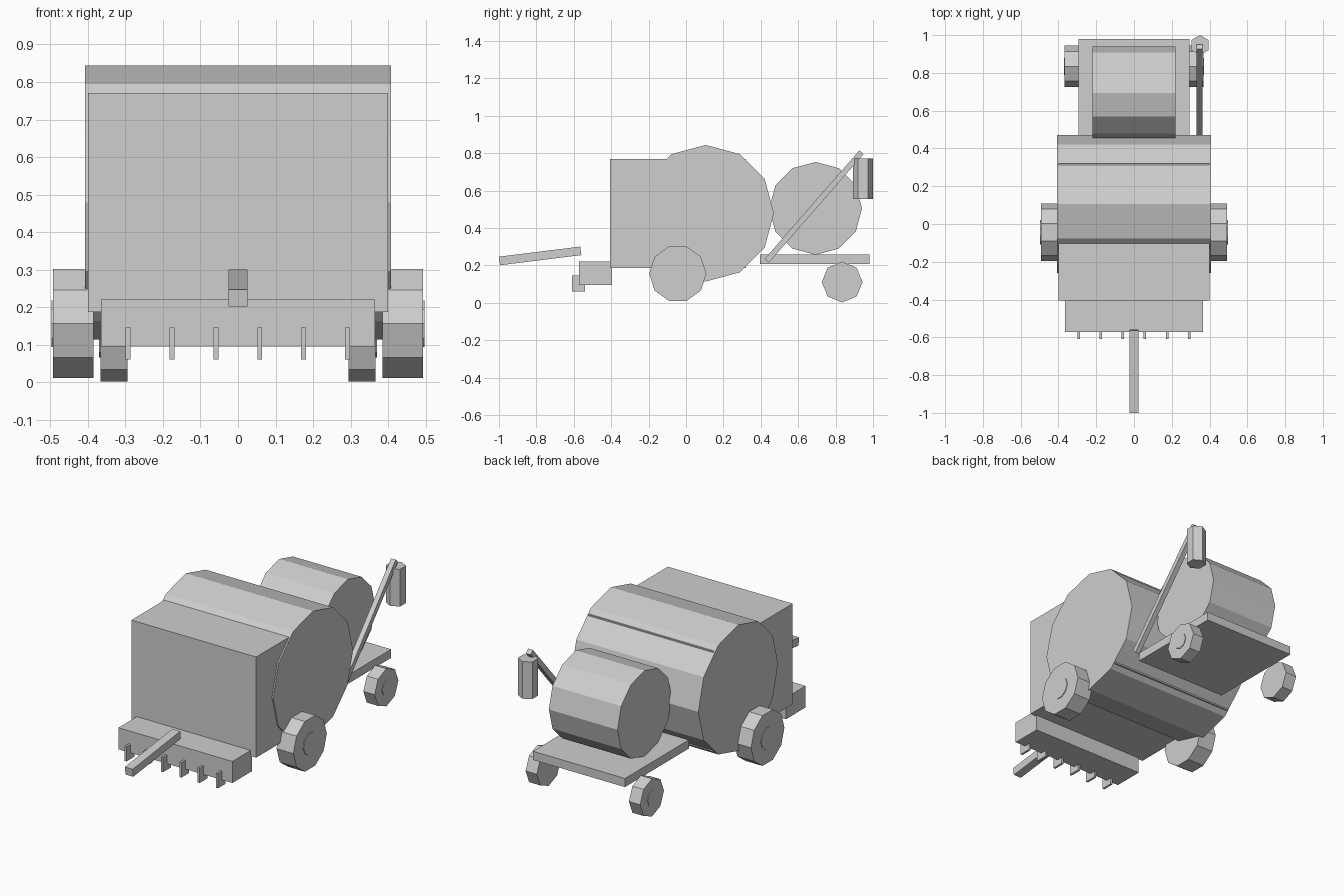
import bpy
import bmesh
from math import radians, atan2, hypot
from mathutils import Matrix, Vector

cube = bpy.data.objects.get("Cube")
if cube:
    bpy.data.objects.remove(cube, do_unlink=True)

grey = bpy.data.materials.new("light grey")
grey.use_nodes = True
color = (0.62, 0.62, 0.62, 1)
grey.diffuse_color = color
grey.node_tree.nodes["Principled BSDF"].inputs["Base Color"].default_value = color


def finish(name, bm):
    mesh = bpy.data.meshes.new(name)
    bm.to_mesh(mesh)
    bm.free()
    mesh.materials.append(grey)
    obj = bpy.data.objects.new(name, mesh)
    bpy.context.collection.objects.link(obj)
    return obj


def box(name, low, high):
    """Box between two opposite corners."""
    low, high = Vector(low), Vector(high)
    bm = bmesh.new()
    bmesh.ops.create_cube(bm, size=1, matrix=Matrix.Translation((low + high) / 2)
                          @ Matrix.Diagonal((*(high - low), 1)))
    return finish(name, bm)


def beam(name, x, start, end, width, thick):
    """Square bar in a plane of constant x, between two (y, z) points."""
    dy, dz = end[0] - start[0], end[1] - start[1]
    middle = (x, (start[0] + end[0]) / 2, (start[1] + end[1]) / 2)
    bm = bmesh.new()
    bmesh.ops.create_cube(bm, size=1, matrix=Matrix.Translation(middle)
                          @ Matrix.Rotation(atan2(dz, dy), 4, 'X')
                          @ Matrix.Diagonal((width, hypot(dy, dz), thick, 1)))
    return finish(name, bm)


def cylinder(name, sides, radius, length, center, along_x=True):
    """Low-poly cylinder with a corner pointing along y."""
    turn = Matrix.Rotation(radians(90 if along_x else 0), 4, 'Y')
    bm = bmesh.new()
    bmesh.ops.create_cone(bm, cap_ends=True, segments=sides, radius1=radius,
                          radius2=radius, depth=length,
                          matrix=Matrix.Translation(center) @ turn)
    return finish(name, bm)


# Main body and drums
box("body", (-0.4, -0.405, 0.187), (0.4, 0.32, 0.77))
cylinder("main_drum", 12, 0.365, 0.816, (0, 0.105, 0.479))
cylinder("rear_drum", 12, 0.248, 0.44, (0, 0.693, 0.505))
box("rear_platform", (-0.295, 0.395, 0.208), (0.295, 0.98, 0.258))

# Front pickup with its row of teeth, and the tow bar
box("pickup", (-0.365, -0.573, 0.095), (0.365, -0.395, 0.22))
for i in range(6):
    x = -0.293 + i * 0.117
    box(f"tooth_{i + 1}", (x - 0.0065, -0.61, 0.06), (x + 0.0065, -0.54, 0.146))
beam("tow_bar", 0, (-0.997, 0.224), (-0.562, 0.278), 0.05, 0.046)

# Wheels with thin hubs
for side, name in ((1, "left"), (-1, "right")):
    cylinder(f"{name}_front_wheel", 10, 0.153, 0.108, (side * 0.439, -0.044, 0.156))
    cylinder(f"{name}_front_hub", 10, 0.065, 0.112, (side * 0.441, -0.044, 0.156))
    cylinder(f"{name}_rear_wheel", 8, 0.109, 0.072, (side * 0.331, 0.835, 0.111))
    cylinder(f"{name}_rear_hub", 8, 0.045, 0.076, (side * 0.333, 0.835, 0.111))

# Slanted arm with a hanging canister
beam("arm", 0.347, (0.432, 0.225), (0.938, 0.805), 0.03, 0.03)
cylinder("canister", 6, 0.053, 0.215, (0.349, 0.947, 0.663), along_x=False)
